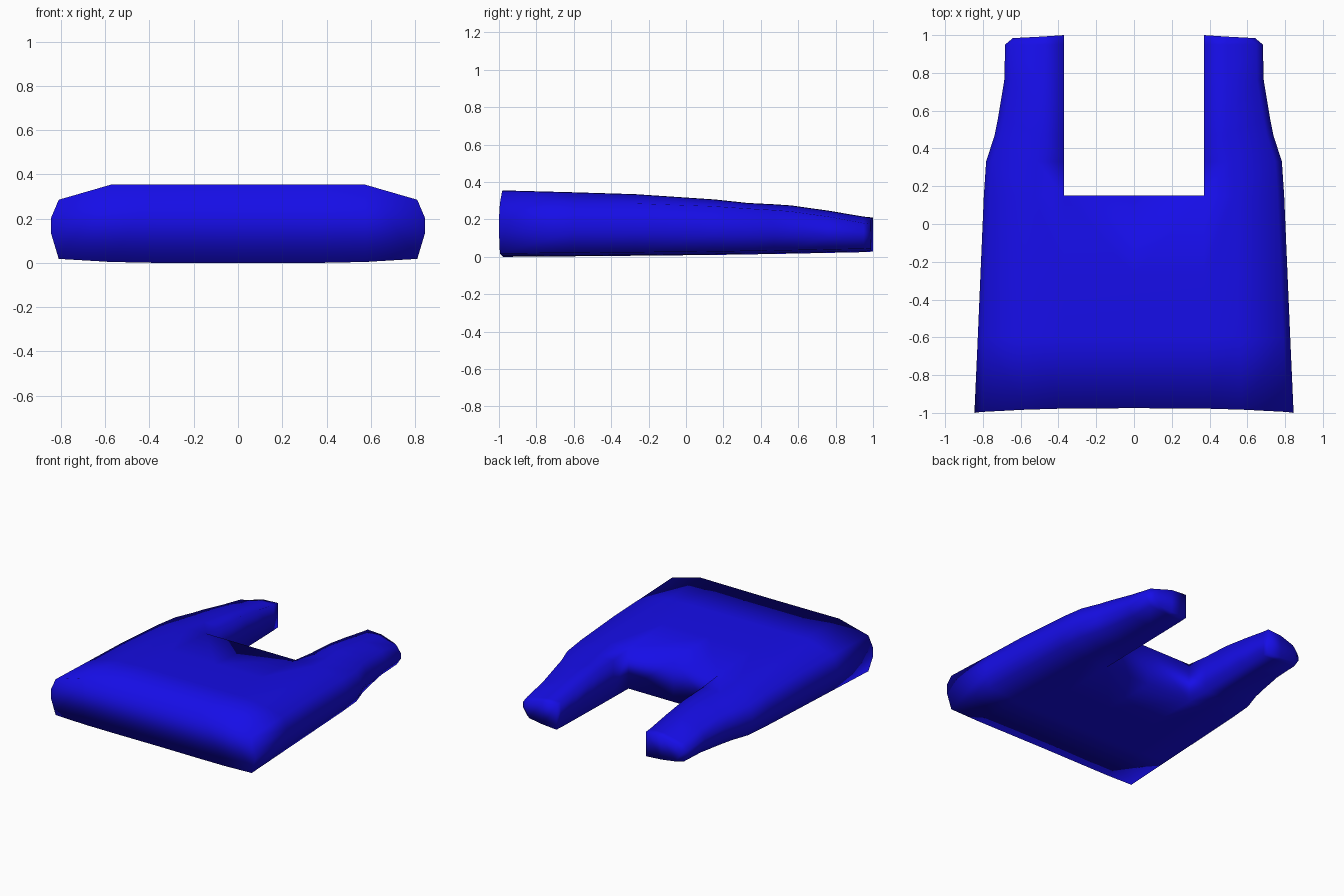
import bpy, bmesh

if "Cube" in bpy.data.objects:
    bpy.data.objects.remove(bpy.data.objects["Cube"])

# Stations along the body: y, half width, top z, shoulder z, bottom z
STATIONS = [
    (-0.98, 0.845, 0.355, 0.285, 0.00),
    (-0.60, 0.827, 0.345, 0.285, 0.003),
    (-0.27, 0.813, 0.335, 0.285, 0.006),
    (0.15, 0.795, 0.307, 0.27, 0.01),
    (0.33, 0.783, 0.288, 0.258, 0.013),
    (0.47, 0.738, 0.281, 0.25, 0.015),
    (0.56, 0.72, 0.275, 0.243, 0.017),
    (0.76, 0.687, 0.247, 0.215, 0.021),
    (0.95, 0.682, 0.215, 0.18, 0.025),
    (0.985, 0.64, 0.21, 0.175, 0.028),
]
SLOT_X, SLOT_STATION = 0.37, 3

bm = bmesh.new()


def section(k):
    """Half cross-section as matching top and bottom rows, centre to side."""
    y, w, top, sh, bot = STATIONS[k]
    h = top - bot
    xs = [0, SLOT_X, max(w - 0.27, SLOT_X + 0.12), w - 0.035, w]
    tz = [top, top, top - 0.002, sh, bot + 0.57 * h]
    bz = [bot, bot, bot + 0.004, bot + 0.018, bot + 0.38 * h]
    ys = [y] * 5
    if k == 0:                       # front face is slightly hollow
        ys = [-0.975, -0.977, -0.983, -0.995, -1.0]
    if k == len(STATIONS) - 1:       # prong tip reaches furthest inside
        ys = [1, 1, 0.992, 0.986, 0.985]
    first = 0 if k <= SLOT_STATION else 1
    row = lambda zs: [bm.verts.new((xs[i], ys[i], zs[i])) if i >= first else None
                      for i in range(5)]
    return row(tz), row(bz)


secs = [section(k) for k in range(len(STATIONS))]

# Skin between neighbouring sections
for k in range(len(secs) - 1):
    (t0, b0), (t1, b1) = secs[k], secs[k + 1]
    first = 0 if k < SLOT_STATION else 1
    for i in range(first, 4):
        bm.faces.new((t0[i], t0[i + 1], t1[i + 1], t1[i]))
        bm.faces.new((b0[i], b1[i], b1[i + 1], b0[i + 1]))
    bm.faces.new((t0[4], b0[4], b1[4], t1[4]))
    if k >= SLOT_STATION:            # inner wall of the prong
        bm.faces.new((t0[1], t1[1], b1[1], b0[1]))

# Front face, slot end wall and prong tip
for k, cols in ((0, range(4)), (SLOT_STATION, range(1)), (len(secs) - 1, range(1, 4))):
    t, b = secs[k]
    for i in cols:
        bm.faces.new((t[i], b[i], b[i + 1], t[i + 1]))

bmesh.ops.recalc_face_normals(bm, faces=bm.faces)
# The half is open at x = 0, so make sure the top faces upward
bm.faces.ensure_lookup_table()
if bm.faces[0].normal.z < 0:
    bmesh.ops.reverse_faces(bm, faces=bm.faces)
for f in bm.faces:
    f.smooth = True

mesh = bpy.data.meshes.new("forked_plate")
bm.to_mesh(mesh)
bm.free()
plate = bpy.data.objects.new("forked_plate", mesh)
bpy.context.collection.objects.link(plate)

# Right half mirrored to the left
mirror = plate.modifiers.new("mirror", 'MIRROR')
mirror.use_axis[0] = True
mirror.use_clip = True

blue = bpy.data.materials.new("blue")
blue.diffuse_color = (0.008, 0.004, 0.8, 1)
blue.use_nodes = True
blue.node_tree.nodes["Principled BSDF"].inputs["Base Color"].default_value = blue.diffuse_color
mesh.materials.append(blue)
